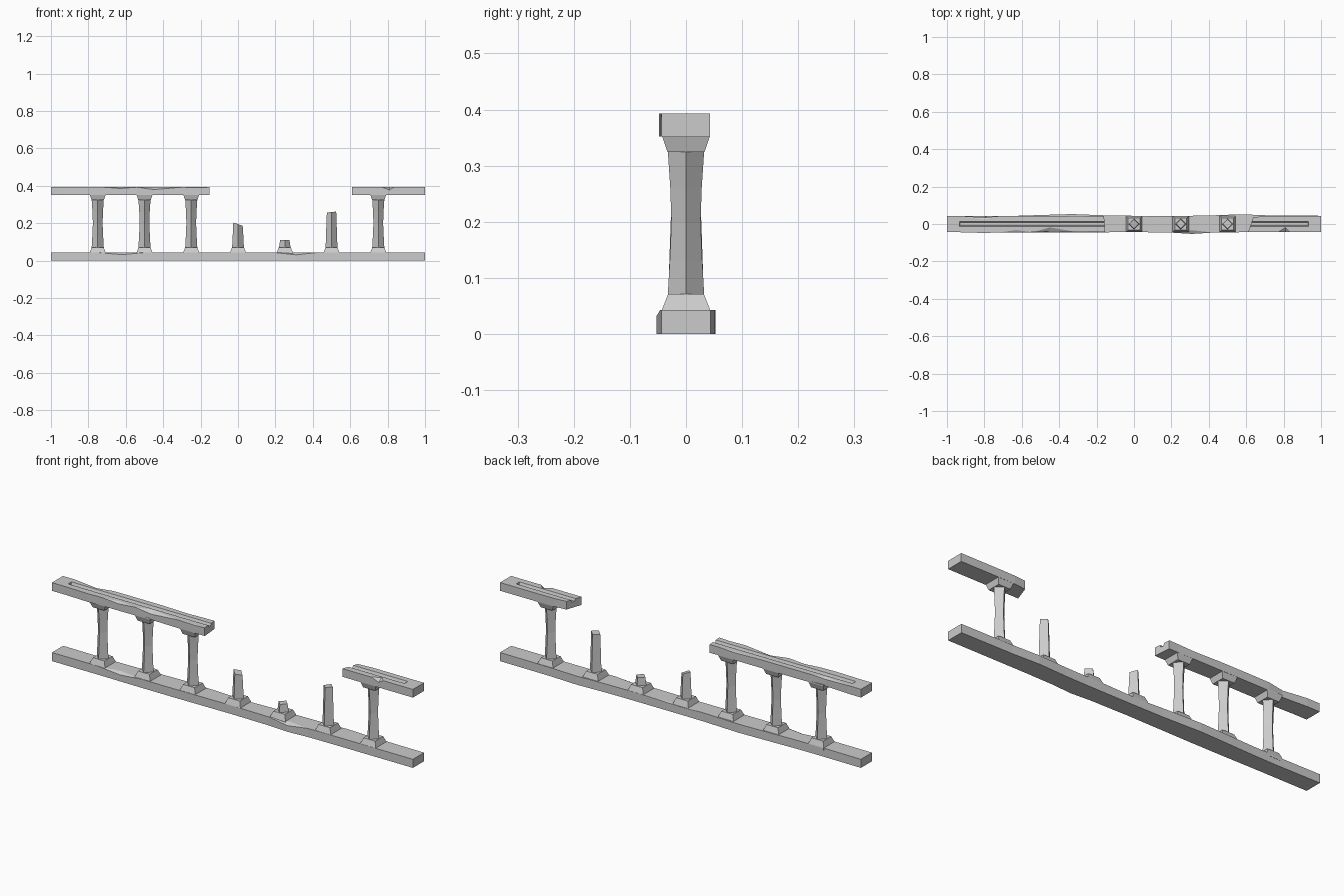
import bpy, bmesh, math


def finish(bm, name):
    bmesh.ops.remove_doubles(bm, verts=bm.verts, dist=0.0002)
    bmesh.ops.recalc_face_normals(bm, faces=bm.faces)
    me = bpy.data.meshes.new(name)
    bm.to_mesh(me)
    bm.free()
    ob = bpy.data.objects.new(name, me)
    bpy.context.collection.objects.link(ob)
    return ob


def loft(name, rings):
    bm = bmesh.new()
    rows = [[bm.verts.new(p) for p in r] for r in rings]
    n = len(rows[0])
    for a, b in zip(rows, rows[1:]):
        for i in range(n):
            j = (i + 1) % n
            bm.faces.new((a[i], a[j], b[j], b[i]))
    bm.faces.new(rows[0])
    bm.faces.new(rows[-1])
    return finish(bm, name)


def rail(name, z0, z1, sections):
    """Section: x, front y, back y, front chip, back chip, groove depth, skew."""
    rings = []
    for x, yf, yb, cf, cb, d, skew in sections:
        pts = [(yf, z0), (yb, z0), (yb, z1 - cb * 0.6), (yb - cb, z1)]
        if z0 > 0.1:
            pts += [(0.013, z1), (0.008, z1 - d), (-0.008, z1 - d), (-0.013, z1)]
        pts += [(yf + cf, z1), (yf, z1 - cf * 0.6)]
        rings.append([(x + skew * y, y, z) for y, z in pts])
    return loft(name, rings)


def ring(cx, z, r, sides=4, turn=0.0, tilt=0.0):
    out = []
    for i in range(sides):
        a = turn + math.tau * i / sides
        dx, dy = r * math.cos(a), r * math.sin(a)
        out.append((cx + dx, dy, z + tilt * dx))
    return out


# worn bottom rail
rail("bottom_rail", 0, 0.043, [
    (-1.0, -0.044, 0.044, 0, 0, 0, 0),
    (-0.75, -0.044, 0.042, 0, 0, 0, 0),
    (-0.62, -0.045, 0.044, 0.018, 0, 0, 0),
    (-0.5, -0.046, 0.048, 0, 0, 0, 0),
    (-0.33, -0.046, 0.053, 0, 0, 0, 0),
    (-0.12, -0.044, 0.045, 0, 0, 0, 0),
    (0.0, -0.043, 0.044, 0, 0.008, 0, 0),
    (0.2, -0.046, 0.044, 0, 0, 0, 0),
    (0.31, -0.053, 0.044, 0.02, 0, 0, 0),
    (0.42, -0.046, 0.046, 0, 0, 0, 0),
    (0.57, -0.044, 0.052, 0, 0, 0, 0),
    (0.72, -0.044, 0.046, 0, 0, 0, 0),
    (1.0, -0.044, 0.044, 0, 0, 0, 0)])

# broken grooved handrail, both surviving lengths
G = 0.012
rail("handrail_left", 0.352, 0.393, [
    (-1.0, -0.044, 0.043, 0, 0, 0, 0),
    (-0.932, -0.044, 0.043, 0, 0, 0, 0),
    (-0.93, -0.044, 0.043, 0, 0, G, 0),
    (-0.8, -0.048, 0.035, 0, 0.012, G, 0),
    (-0.72, -0.045, 0.042, 0, 0, G, 0),
    (-0.63, -0.045, 0.043, 0.012, 0, G, 0),
    (-0.54, -0.044, 0.043, 0, 0, G, 0),
    (-0.45, -0.040, 0.043, 0.022, 0, G, 0),
    (-0.3, -0.044, 0.043, 0, 0.006, G, 0),
    (-0.21, -0.044, 0.042, 0.004, 0, G, 0),
    (-0.157, -0.044, 0.043, 0, 0, G, -0.08)])
rail("handrail_right", 0.352, 0.393, [
    (0.625, -0.044, 0.036, 0, 0, G, 0.35),
    (0.7, -0.044, 0.042, 0, 0, G, 0),
    (0.77, -0.044, 0.043, 0, 0, G, 0),
    (0.81, -0.044, 0.043, 0.025, 0, G, 0),
    (0.835, -0.044, 0.043, 0, 0, G, 0),
    (0.93, -0.044, 0.043, 0, 0, G, 0),
    (0.932, -0.044, 0.043, 0, 0, 0, 0),
    (1.0, -0.044, 0.043, 0, 0, 0, 0)])

# balusters: x position, broken height (None = whole), slope of the break
R2 = math.sqrt(2)
posts = [(-0.75, None, 0), (-0.5, None, 0), (-0.25, None, 0), (0.0, 0.195, -0.35),
         (0.25, 0.11, 0.0), (0.5, 0.26, 0.1), (0.75, None, 0)]
for i, (x, top, tilt) in enumerate(posts, 1):
    q = math.pi / 4
    loft(f"foot_block_{i}", [ring(x, 0.030, 0.043 * R2, 4, q),
                             ring(x, 0.043, 0.043 * R2, 4, q),
                             ring(x, 0.071, 0.032 * R2, 4, q)])
    if top is None:
        # whole diamond shaft with waisted middle, and its cap
        loft(f"shaft_{i}", [ring(x, 0.06, 0.033), ring(x, 0.13, 0.029),
                            ring(x, 0.20, 0.026), ring(x, 0.26, 0.028),
                            ring(x, 0.335, 0.033)])
        loft(f"cap_block_{i}", [ring(x, 0.324, 0.033 * R2, 4, q),
                                ring(x, 0.351, 0.042 * R2, 4, q),
                                ring(x, 0.358, 0.042 * R2, 4, q)])
    else:
        # snapped stump
        loft(f"stump_{i}", [ring(x, 0.06, 0.032),
                            ring(x, 0.06 + (top - 0.06) * 0.6, 0.028),
                            ring(x, top, 0.025, 4, 0, tilt)])
